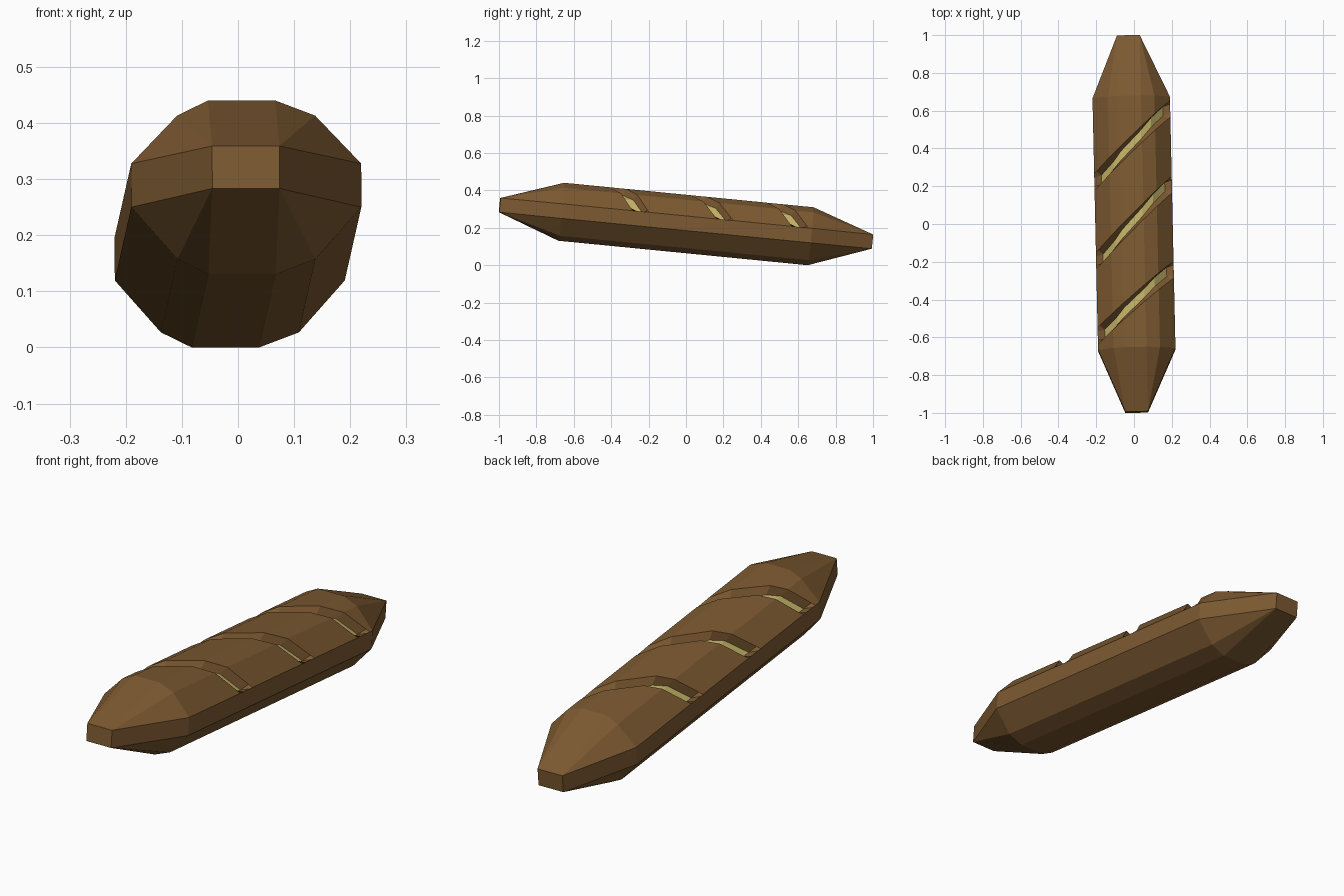
import bpy, bmesh, math
from mathutils import Vector, Matrix

if "Cube" in bpy.data.objects:
    bpy.data.objects.remove(bpy.data.objects["Cube"])

HALF, RING = 1.001, 0.669      # tip and shoulder distance along the loaf
DEPTH = 0.035                  # depth of the slashes


def material(name, rgb):
    m = bpy.data.materials.new(name)
    m.diffuse_color = (*rgb, 1)
    m.use_nodes = True
    m.node_tree.nodes["Principled BSDF"].inputs["Base Color"].default_value = m.diffuse_color
    return m


# Upper cross-section (left to right) with an extra point close to each side ridge
upper = [Vector(p) for p in [(-.197, .039), (-.115, .125), (-.06, .152),
                             (.06, .152), (.131, .125), (.213, .039)]]
upper.insert(1, upper[0].lerp(upper[1], .15))
upper.insert(-1, upper[-1].lerp(upper[-2], .15))
# Lower cross-section (right to left)
lower = [Vector(p) for p in [(.213, -.039), (.131, -.132), (.06, -.159),
                             (-.06, -.159), (-.115, -.132), (-.197, -.039)]]
last = len(upper) - 1


def inward(i):
    if i in (0, last):
        return Vector((0, 0))
    t = upper[i + 1] - upper[i - 1]
    return Vector((t.y, -t.x)).normalized() * DEPTH


bm = bmesh.new()


def upper_row(y, slope=0, sunk=False):
    row = []
    for i, p in enumerate(upper):
        q = p + inward(i) if sunk else p
        row.append(bm.verts.new((q.x, y + slope * p.x, q.y)))
    return row


# Crust rows: shoulder, four lines for each slash, shoulder
rows, floors = [upper_row(-RING)], []
for centre, slope in [(-.43, .84), (-.005, .97), (.407, .93)]:
    rows.append(upper_row(centre - .044, slope))
    floors.append(len(rows))
    rows.append(upper_row(centre - .024, slope, True))
    rows.append(upper_row(centre + .024, slope, True))
    rows.append(upper_row(centre + .044, slope))
rows.append(upper_row(RING))

for j in range(len(rows) - 1):
    for i in range(last):
        f = bm.faces.new((rows[j][i], rows[j][i + 1], rows[j + 1][i + 1], rows[j + 1][i]))
        if j in floors and 0 < i < last - 1:
            f.material_index = 1          # pale crumb at the slash floor

# Underside and side walls
low_a = [bm.verts.new((p.x, -RING, p.y)) for p in lower]
low_b = [bm.verts.new((p.x, RING, p.y)) for p in lower]
for i in range(5):
    bm.faces.new((low_a[i], low_a[i + 1], low_b[i + 1], low_b[i]))
bm.faces.new([r[0] for r in rows] + [low_b[-1], low_a[-1]])
bm.faces.new([r[-1] for r in rows] + [low_b[0], low_a[0]])

# Tapered tips ending in small rectangles
for y, ring in ((-HALF, rows[0] + low_a), (HALF, rows[-1] + low_b)):
    cap = {(sx, sz): bm.verts.new((sx * .06, y, sz * .038)) for sx in (-1, 1) for sz in (-1, 1)}

    def corner(v):
        return cap[(1 if v.co.x > 0 else -1, 1 if v.co.z > 0 else -1)]
    for k, a in enumerate(ring):
        b = ring[(k + 1) % len(ring)]
        ca, cb = corner(a), corner(b)
        bm.faces.new((a, b, ca) if ca is cb else (a, b, cb, ca))
    bm.faces.new((cap[-1, -1], cap[1, -1], cap[1, 1], cap[-1, 1]))

bmesh.ops.recalc_face_normals(bm, faces=bm.faces[:])

# Lean the loaf: front end raised, slight turn
bm.transform(Matrix.Translation((-.008, 0, .2235))
             @ Matrix.Rotation(math.radians(1.27), 4, 'Z')
             @ Matrix.Rotation(math.radians(-5.6), 4, 'X'))

mesh = bpy.data.meshes.new("bread_loaf")
bm.to_mesh(mesh)
bm.free()
mesh.materials.append(material("brown crust", (.205, .102, .031)))
mesh.materials.append(material("pale crumb", (.56, .46, .14)))
bpy.context.collection.objects.link(bpy.data.objects.new("bread_loaf", mesh))
